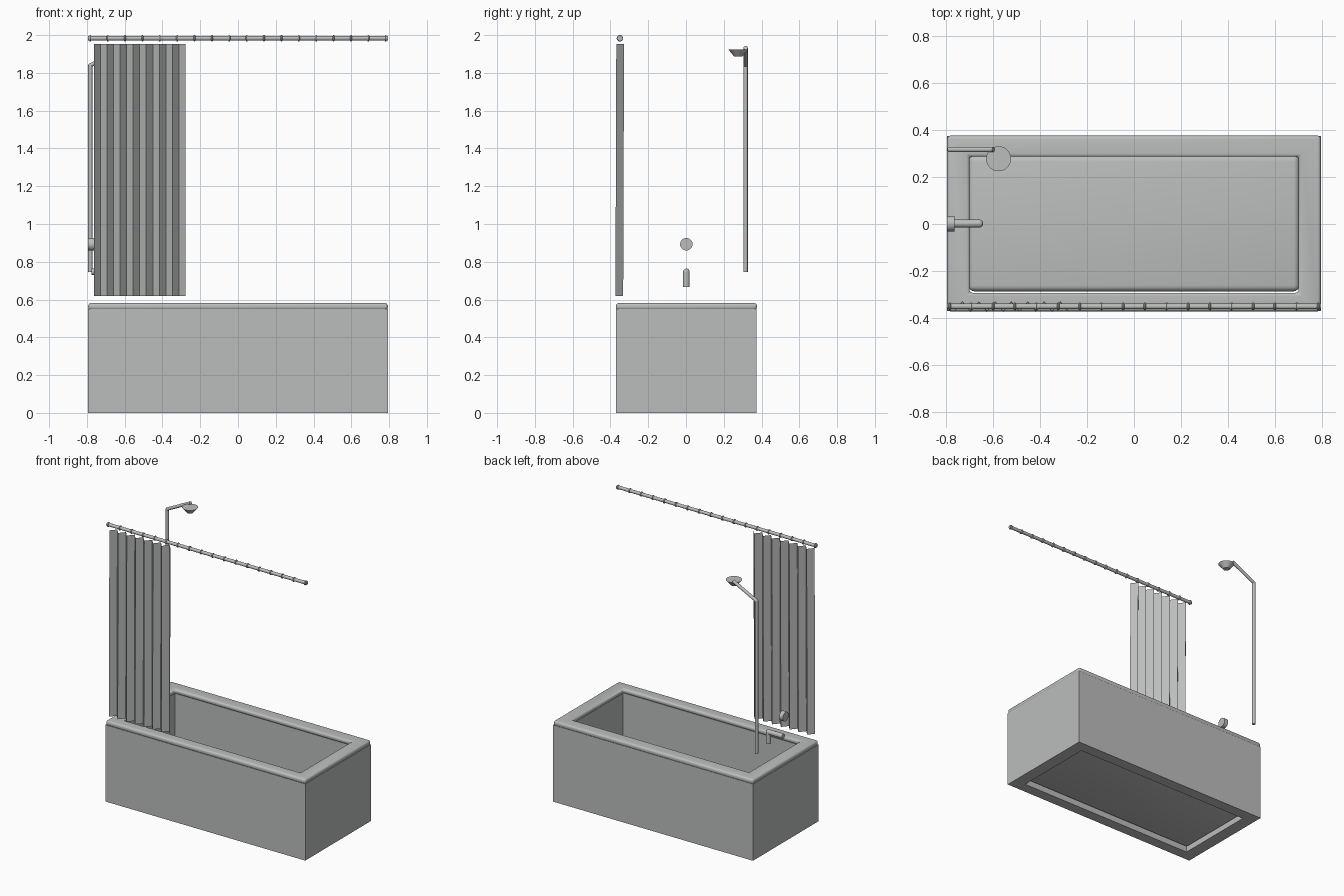
import bpy, bmesh, math
from mathutils import Vector

if "Cube" in bpy.data.objects:
    bpy.data.objects.remove(bpy.data.objects["Cube"])

grey = bpy.data.materials.new("plain grey")
grey.diffuse_color = (0.5, 0.515, 0.505, 1)
grey.use_nodes = True
grey.node_tree.nodes["Principled BSDF"].inputs["Base Color"].default_value = grey.diffuse_color


def finish(name, bm, smooth=False):
    bmesh.ops.recalc_face_normals(bm, faces=bm.faces[:])
    me = bpy.data.meshes.new(name)
    bm.to_mesh(me)
    bm.free()
    ob = bpy.data.objects.new(name, me)
    bpy.context.collection.objects.link(ob)
    me.materials.append(grey)
    if smooth:
        bpy.ops.object.select_all(action='DESELECT')
        ob.select_set(True)
        bpy.context.view_layer.objects.active = ob
        bpy.ops.object.shade_smooth_by_angle(angle=math.radians(40))
    return ob


def box(name, lo, hi, bevel=0, segments=4):
    lo, hi = Vector(lo), Vector(hi)
    bm = bmesh.new()
    bmesh.ops.create_cube(bm, size=1)
    for v in bm.verts:
        v.co = Vector(a * b for a, b in zip(v.co, hi - lo)) + (lo + hi) / 2
    if bevel:
        bmesh.ops.bevel(bm, geom=bm.edges[:], offset=bevel, segments=segments,
                        affect='EDGES', profile=0.5)
    return finish(name, bm, bevel > 0)


def tube(name, a, b, r1, r2=None, sides=24):
    a, b = Vector(a), Vector(b)
    bm = bmesh.new()
    bmesh.ops.create_cone(bm, cap_ends=True, segments=sides, radius1=r1,
                          radius2=r1 if r2 is None else r2, depth=(b - a).length)
    rot = (b - a).to_track_quat('Z', 'Y')
    for v in bm.verts:
        v.co = rot @ v.co + (a + b) / 2
    return finish(name, bm, True)


def ball(name, c, r):
    bm = bmesh.new()
    bmesh.ops.create_uvsphere(bm, u_segments=20, v_segments=12, radius=r)
    bmesh.ops.translate(bm, verts=bm.verts[:], vec=c)
    return finish(name, bm, True)


def frame(name, outer, inner, z0, z1, bevel=0):
    """Rectangular ring; each rectangle is (x0, y0, x1, y1)."""
    bm = bmesh.new()
    loops = []
    for x0, y0, x1, y1 in (outer, inner):
        for z in (z0, z1):
            loops.append([bm.verts.new((x, y, z)) for x, y in
                          ((x0, y0), (x1, y0), (x1, y1), (x0, y1))])
    o0, o1, i0, i1 = loops
    for p, q in ((o0, o1), (o1, i1), (i1, i0), (i0, o0)):
        for k in range(4):
            n = (k + 1) % 4
            bm.faces.new((p[k], p[n], q[n], q[k]))
    bmesh.ops.recalc_face_normals(bm, faces=bm.faces[:])
    if bevel:
        edges = [e for e in bm.edges if e.calc_face_angle(0) > 0.5]
        bmesh.ops.bevel(bm, geom=edges, offset=bevel, segments=4,
                        affect='EDGES', profile=0.5)
    return finish(name, bm, bevel > 0)


# tub walls, rounded floor slab and rounded rim
X = 0.793
frame("tub_walls", (-X, -0.37, X, 0.373), (-0.705, -0.293, 0.705, 0.293), 0, 0.55)
box("tub_floor", (-0.702, -0.286, 0.025), (0.702, 0.291, 0.085), 0.025)
frame("tub_rim", (-X, -0.371, X, 0.375), (-0.699, -0.292, 0.699, 0.286), 0.545, 0.581, 0.014)

# curtain rod with rings
RY, RZ = -0.35, 1.983
tube("curtain_rod", (-X, RY, RZ), (X, RY, RZ), 0.0115)
for i in range(18):
    x = -0.782 + i * 0.092
    bm = bmesh.new()
    rows = []
    for a in range(20):
        t = a * math.tau / 20
        row = []
        for b in range(8):
            u = b * math.tau / 8
            r = 0.012 + 0.005 * math.cos(u)
            row.append(bm.verts.new((x + 0.005 * math.sin(u), RY + r * math.cos(t),
                                     RZ + r * math.sin(t))))
        rows.append(row)
    for a in range(20):
        for b in range(8):
            c, d = (a + 1) % 20, (b + 1) % 8
            bm.faces.new((rows[a][b], rows[c][b], rows[c][d], rows[a][d]))
    finish("curtain_ring_%02d" % (i + 1), bm, True)

# pleated curtain: zigzag sheet
bm = bmesh.new()
rows = []
for j in range(4):
    z = 0.618 + j * (1.953 - 0.618) / 3
    rows.append([bm.verts.new((-0.763 + i * 0.485 / 14,
                               (-0.328 if i % 2 else -0.369) - 0.0015 * (3 - j), z))
                 for i in range(15)])
for j in range(3):
    for i in range(14):
        bm.faces.new((rows[j][i], rows[j][i + 1], rows[j + 1][i + 1], rows[j + 1][i]))
finish("curtain", bm)

# shower pipe, arm and head
PX, PY = -0.782, 0.316
tube("shower_pipe", (PX, PY, 0.746), (PX, PY, 1.84), 0.011)
ball("pipe_elbow", (PX, PY, 1.84), 0.011)
tube("shower_arm", (PX, PY, 1.84), (-0.597, PY, 1.933), 0.011)
tube("shower_head", (-0.575, 0.277, 1.887), (-0.575, 0.277, 1.924), 0.022, 0.053, 32)

# tap knob and spout
SY, SX = 0.002, -0.657
tube("tap_knob", (-X, SY, 0.893), (-0.763, SY, 0.893), 0.033, None, 32)
tube("spout", (-0.775, SY, 0.747), (SX, SY, 0.747), 0.017)
ball("spout_elbow", (SX, SY, 0.747), 0.017)
tube("spout_outlet", (SX, SY, 0.667), (SX, SY, 0.747), 0.017)
